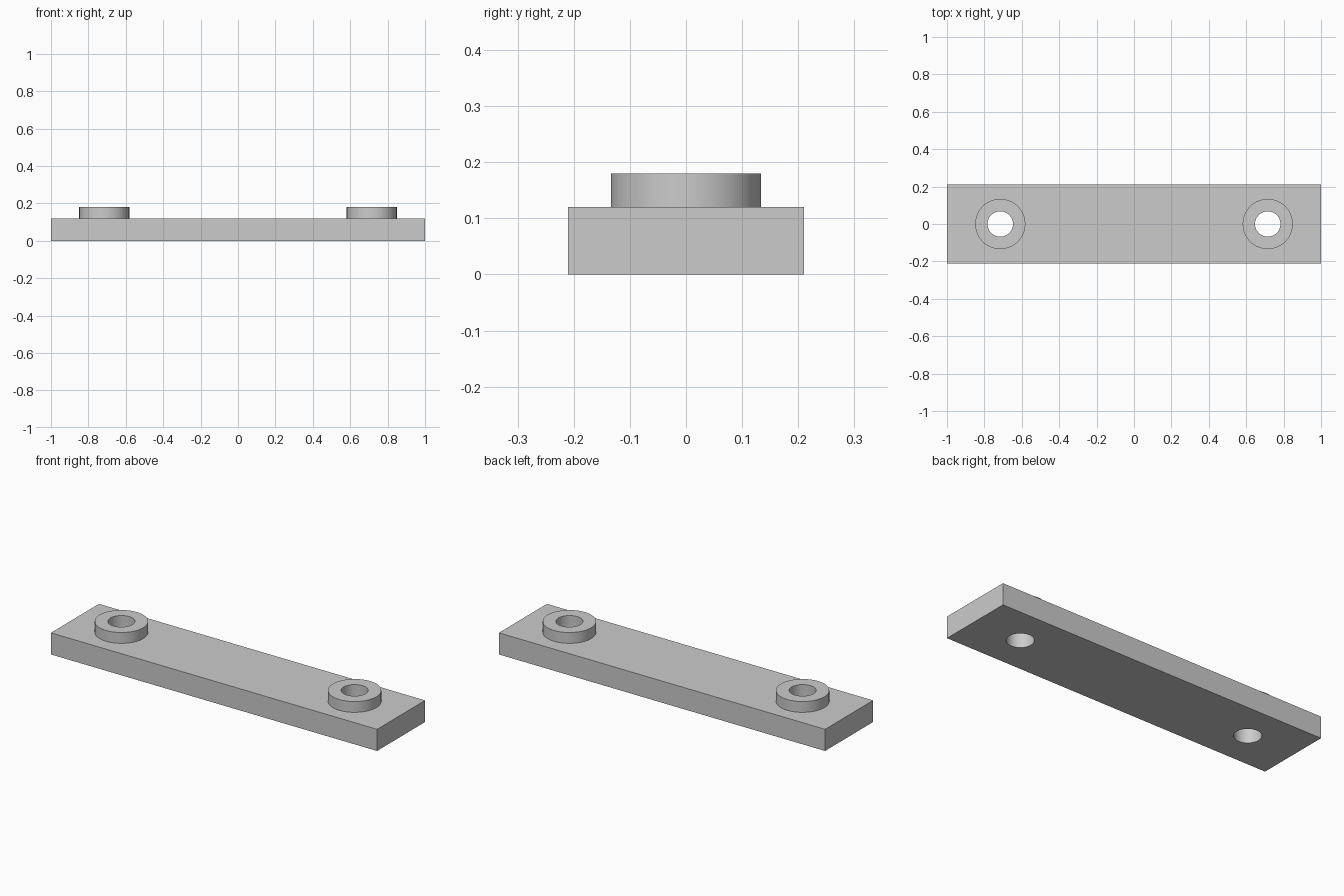
import bpy
import math

LENGTH, WIDTH, THICK = 2.0, 0.42, 0.12
TOP = 0.18
BOSS_X, BOSS_R, HOLE_R = 0.715, 0.134, 0.068

if "Cube" in bpy.data.objects:
    bpy.data.objects.remove(bpy.data.objects["Cube"], do_unlink=True)

grey = bpy.data.materials.new("light_grey")
grey.use_nodes = True
colour = (0.6, 0.6, 0.6, 1)
grey.diffuse_color = colour
grey.node_tree.nodes["Principled BSDF"].inputs["Base Color"].default_value = colour


def cylinder(name, x, radius, bottom, top):
    bpy.ops.mesh.primitive_cylinder_add(
        vertices=64, radius=radius, depth=top - bottom,
        location=(x, 0, (bottom + top) / 2))
    ob = bpy.context.object
    ob.name = name
    ob.data.materials.append(grey)
    return ob


def combine(target, tool, operation):
    """Apply a boolean to the target, then discard the tool."""
    mod = target.modifiers.new(operation.lower(), 'BOOLEAN')
    mod.operation = operation
    mod.solver = 'EXACT'
    mod.object = tool
    bpy.context.view_layer.objects.active = target
    bpy.ops.object.modifier_apply(modifier=mod.name)
    bpy.data.objects.remove(tool, do_unlink=True)


# Flat bar
bpy.ops.mesh.primitive_cube_add(size=1, location=(0, 0, THICK / 2))
plate = bpy.context.object
plate.name = "mounting_plate"
plate.scale = (LENGTH, WIDTH, THICK)
bpy.ops.object.transform_apply(location=True, rotation=False, scale=True)
plate.data.materials.append(grey)

# Raised round bosses with through holes at both ends
for side in (-1, 1):
    x = side * BOSS_X
    combine(plate, cylinder("boss", x, BOSS_R, THICK / 2, TOP), 'UNION')
    combine(plate, cylinder("hole_cutter", x, HOLE_R, -0.1, TOP + 0.1), 'DIFFERENCE')

# Smooth round walls, sharp edges
bpy.ops.object.select_all(action='DESELECT')
plate.select_set(True)
bpy.context.view_layer.objects.active = plate
bpy.ops.object.shade_smooth_by_angle(angle=math.radians(30))
